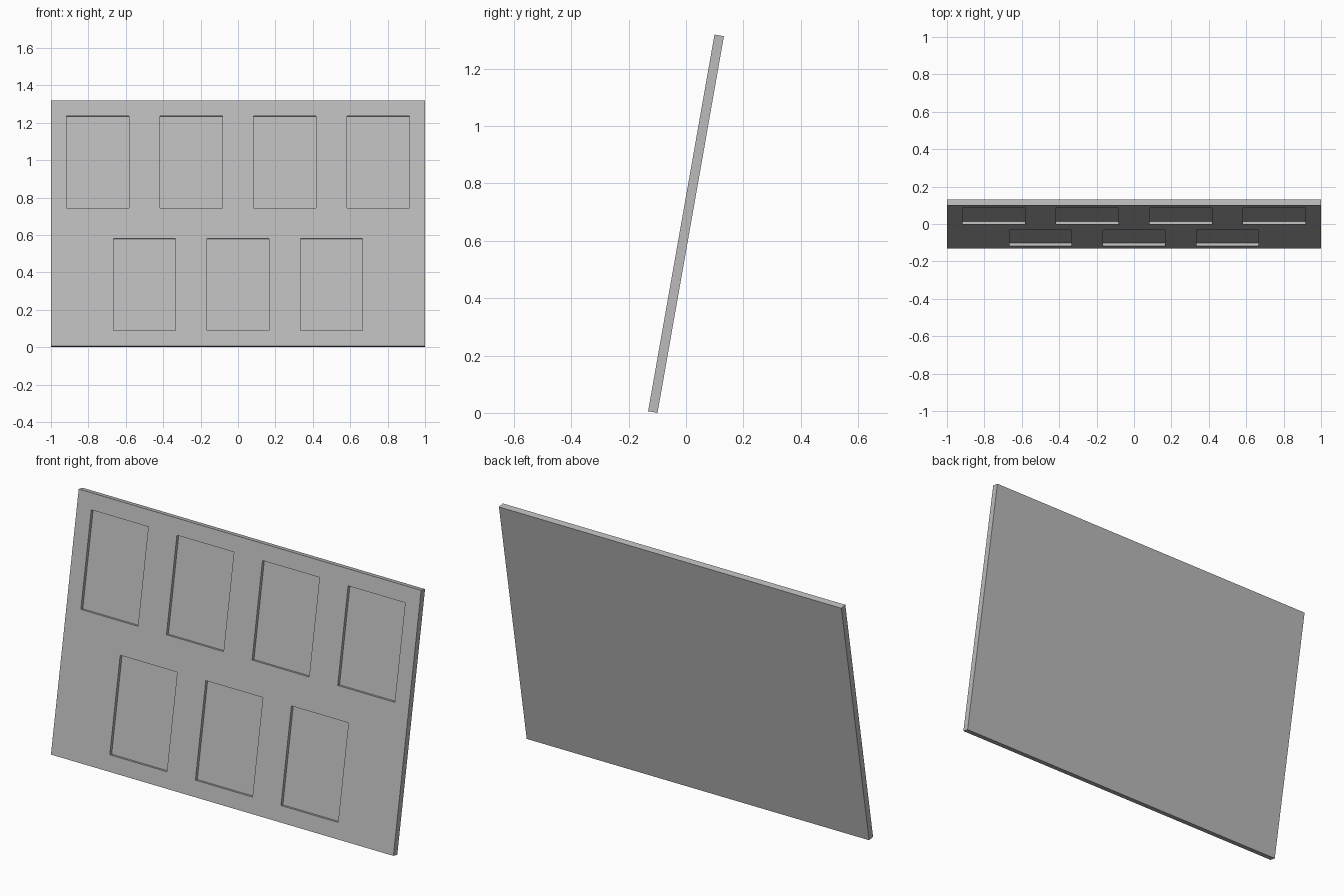
import bpy, bmesh, math
from mathutils import Matrix

if "Cube" in bpy.data.objects:
    bpy.data.objects.remove(bpy.data.objects["Cube"])

W, H, T = 2.0, 4 / 3, 1 / 30           # panel width, height, thickness
CW, CH, DEPTH = 1 / 3, 0.5, 1 / 60     # recess width, height, depth
TILT = math.radians(-10)               # leans backwards
LIFT = (H * math.cos(TILT) + T * math.sin(-TILT)) / 2

grey = bpy.data.materials.new("plain grey")
grey.diffuse_color = (0.5, 0.5, 0.5, 1)
grey.use_nodes = True
grey.node_tree.nodes["Principled BSDF"].inputs["Base Color"].default_value = grey.diffuse_color

pose = Matrix.Translation((0, 0, LIFT)) @ Matrix.Rotation(TILT, 4, 'X')


def boxes(name, items):
    """One object from (centre, size) boxes, placed in the tilted pose."""
    bm = bmesh.new()
    for c, s in items:
        bmesh.ops.create_cube(bm, size=1,
                              matrix=Matrix.Translation(c) @ Matrix.Diagonal((*s, 1)))
    me = bpy.data.meshes.new(name)
    bm.to_mesh(me)
    bm.free()
    me.materials.append(grey)
    ob = bpy.data.objects.new(name, me)
    bpy.context.collection.objects.link(ob)
    ob.matrix_world = pose
    return ob


# leaning panel
panel = boxes("panel", [((0, 0, 0), (W, T, H))])

# staggered recesses: four above, three below
centres = [(x, 1 / 3) for x in (-0.75, -0.25, 0.25, 0.75)]
centres += [(x, -1 / 3) for x in (-0.5, 0, 0.5)]
cutter = boxes("recess_cutter",
               [((x, -T / 2, z), (CW, 2 * DEPTH, CH)) for x, z in centres])

mod = panel.modifiers.new("recesses", 'BOOLEAN')
mod.operation = 'DIFFERENCE'
mod.solver = 'EXACT'
mod.object = cutter
bpy.context.view_layer.objects.active = panel
bpy.ops.object.modifier_apply(modifier=mod.name)
bpy.data.objects.remove(cutter)
